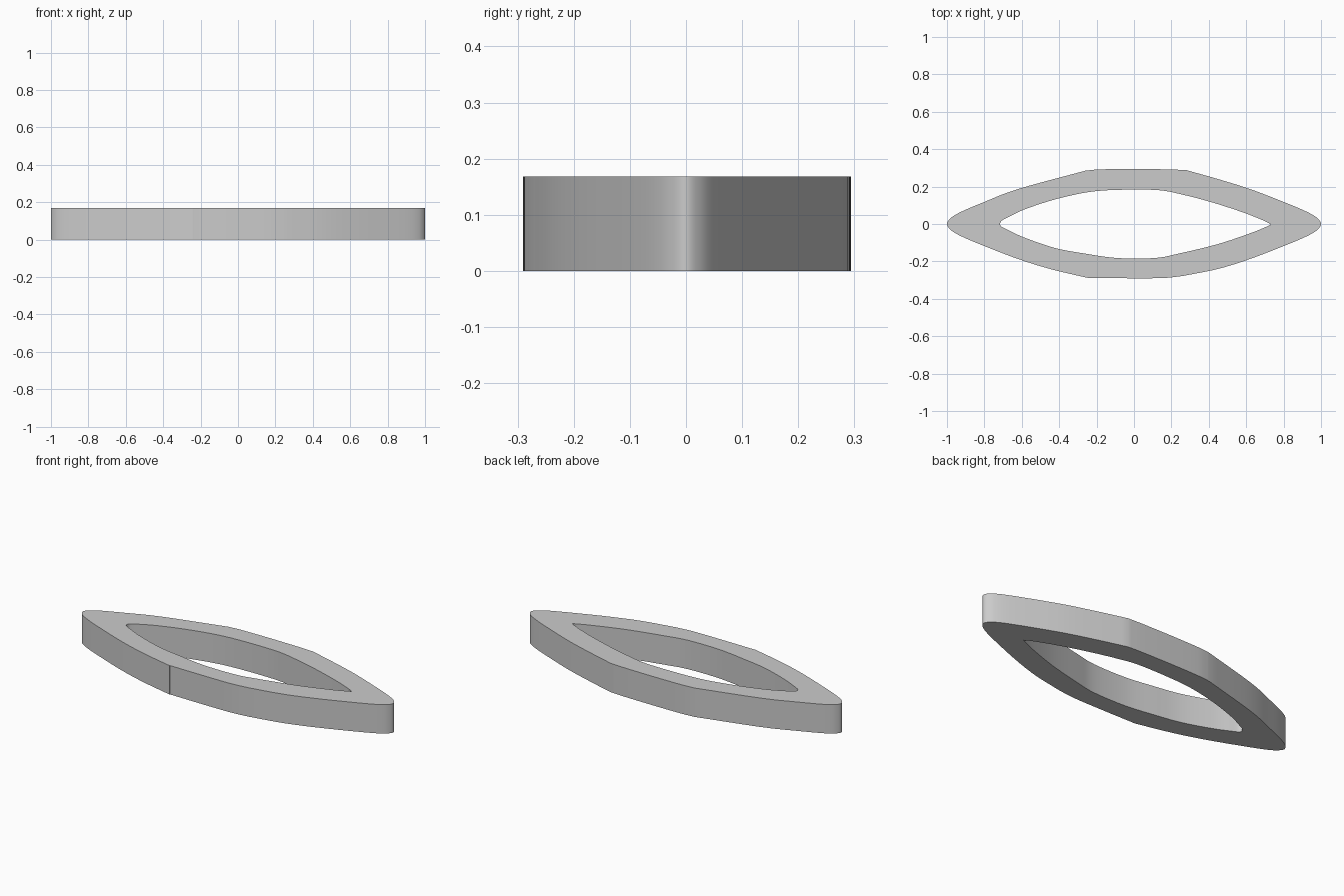
import bpy
import bmesh
import math
from mathutils import Vector

HEIGHT = 0.168

cube = bpy.data.objects.get("Cube")
if cube:
    bpy.data.objects.remove(cube)


def smooth_run(points, steps=5):
    """Smooth open path through the points, leaving out the last one."""
    p = [Vector(q) for q in points]
    p = [2 * p[0] - p[1]] + p + [2 * p[-1] - p[-2]]
    path = []
    for a, b, c, d in zip(p, p[1:], p[2:], p[3:]):
        for i in range(steps):
            t = i / steps
            path.append(0.5 * (2 * b + (c - a) * t + (2 * a - 5 * b + 4 * c - d) * t ** 2
                               + (3 * b - a - 3 * c + d) * t ** 3))
    return path


def mirror_y(points):
    return [(x, -y) for x, y in reversed(points)]


def mirror_x(points):
    return [(-x, y) for x, y in reversed(points)]


# Outer outline: pointed ends with rounded tips, joined by nearly flat sides
flank = [(0.45, 0.24), (0.62, 0.187), (0.8, 0.118), (0.91, 0.072), (0.965, 0.043), (0.99, 0.021)]
right_end = [(0.28, 0.288)] + flank + [(1, 0)] + mirror_y(flank) + [(0.26, -0.278)]
left_end = [(-0.235, -0.288)] + mirror_x(mirror_y([(0.26, 0.285)] + flank + [(1, 0)] + mirror_y(flank)))[:-1]
left_end += [(-0.26, 0.285)]
front_side = [(0.26, -0.278), (0.15, -0.289), (-0.05, -0.29), (-0.235, -0.288)]
back_side = [(-0.26, 0.285), (-0.18, 0.292), (0, 0.294), (0.18, 0.292), (0.28, 0.288)]
outer = [q for run in (right_end, front_side, left_end, back_side) for q in smooth_run(run)]

# Inner outline of the opening
inner_back = [(-0.718, 0), (-0.707, 0.018), (-0.67, 0.038), (-0.58, 0.08), (-0.42, 0.132),
              (-0.24, 0.171), (-0.07, 0.183), (0.13, 0.181), (0.26, 0.157), (0.42, 0.115),
              (0.58, 0.063), (0.67, 0.028), (0.71, 0.01), (0.733, -0.003)]
inner_front = [(0.733, -0.003), (0.7, -0.018), (0.62, -0.05), (0.45, -0.107), (0.24, -0.158),
               (0.11, -0.182), (-0.09, -0.182), (-0.27, -0.157), (-0.42, -0.129),
               (-0.58, -0.075), (-0.67, -0.034), (-0.707, -0.015), (-0.718, 0)]
inner = smooth_run(inner_back) + smooth_run(inner_front)

# Fill between the outlines and raise to full height
bm = bmesh.new()
edges = []
for outline in (outer, inner):
    verts = [bm.verts.new((q.x, q.y, 0)) for q in outline]
    edges += [bm.edges.new((v, verts[i - 1])) for i, v in enumerate(verts)]
bmesh.ops.triangle_fill(bm, edges=edges, use_beauty=True, normal=(0, 0, 1))
raised = bmesh.ops.extrude_face_region(bm, geom=bm.faces[:], use_keep_orig=True)
top = [g for g in raised["geom"] if isinstance(g, bmesh.types.BMVert)]
bmesh.ops.translate(bm, verts=top, vec=(0, 0, HEIGHT))
bmesh.ops.recalc_face_normals(bm, faces=bm.faces[:])
mesh = bpy.data.meshes.new("pointed_ring")
bm.to_mesh(mesh)
bm.free()

ring = bpy.data.objects.new("pointed_ring", mesh)
bpy.context.collection.objects.link(ring)

# Plain grey material
grey = bpy.data.materials.new("light_grey")
grey.use_nodes = True
colour = (0.6, 0.6, 0.6, 1)
grey.diffuse_color = colour
grey.node_tree.nodes["Principled BSDF"].inputs["Base Color"].default_value = colour
mesh.materials.append(grey)

# Smooth walls with crisp rims
bpy.ops.object.select_all(action="DESELECT")
ring.select_set(True)
bpy.context.view_layer.objects.active = ring
bpy.ops.object.shade_smooth_by_angle(angle=math.radians(30))
